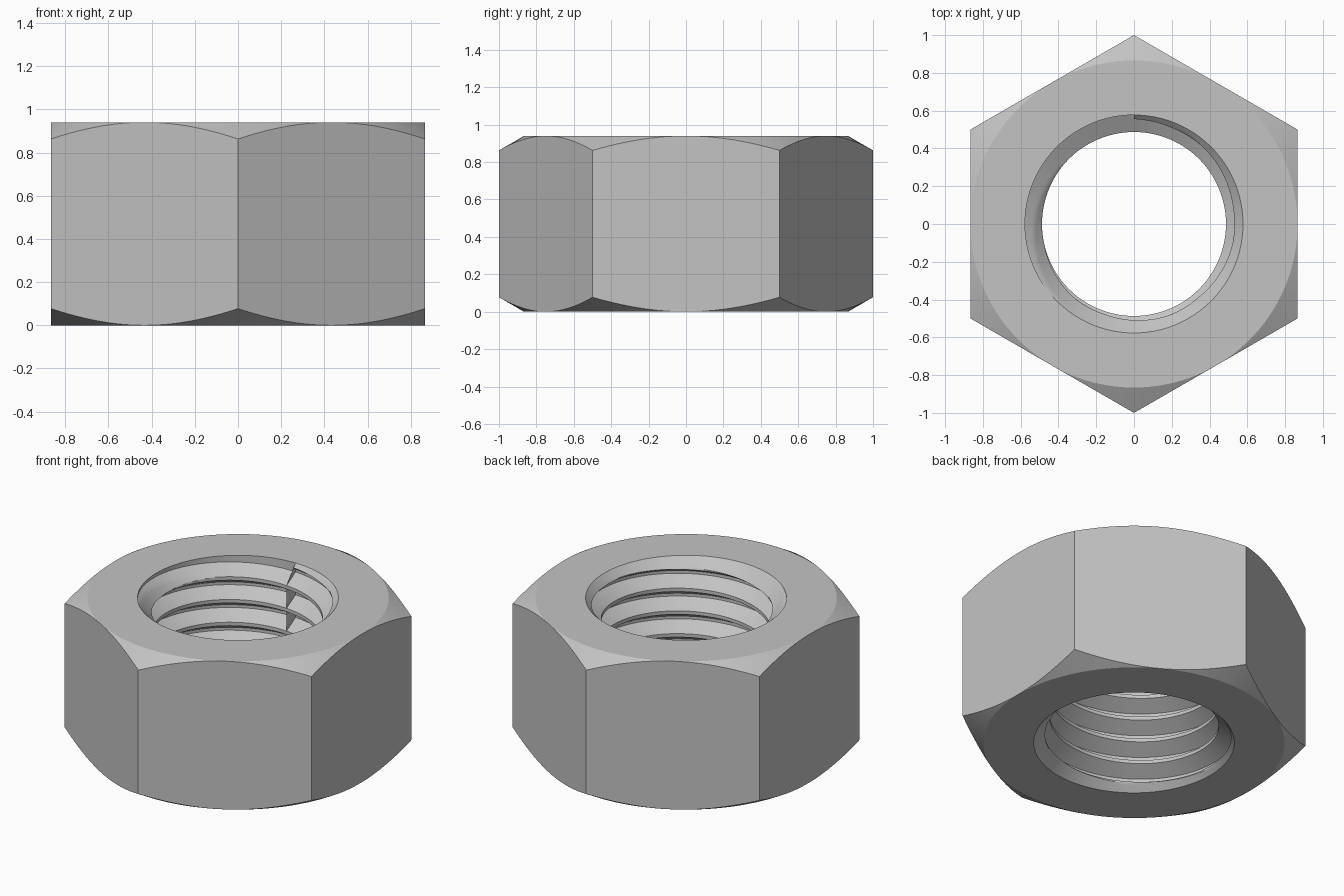
import bpy, bmesh, math

cube = bpy.data.objects.get("Cube")
if cube:
    bpy.data.objects.remove(cube)

HEIGHT, FLAT = 0.94, 0.866          # nut height, centre-to-flat distance
MINOR, MAJOR = 0.487, 0.577         # thread crest and root radii
PITCH = 0.1443
ROOT = PITCH / 8                    # flat width at the thread root
FLANK = (MAJOR - MINOR) * math.tan(math.pi / 6)
START = HEIGHT - 0.057              # height of the groove where it runs out
COLUMNS, TURNS, SUB = 144, 8, 6


def thread_radius(u):
    """Bore radius at height u relative to the top groove's lower edge."""
    if u >= 0:
        return MAJOR
    v = u % PITCH
    if v <= ROOT:
        return MAJOR
    from_root = min(v - ROOT, PITCH - v)
    return MAJOR - (MAJOR - MINOR) * min(from_root / FLANK, 1)


def thread_rows():
    """Heights of the helical rows, from bottom to top."""
    marks = [0, ROOT, ROOT + FLANK, PITCH - FLANK, PITCH]
    rows = []
    for turn in range(-TURNS, 0):
        for a, b in zip(marks, marks[1:]):
            rows += [turn * PITCH + a + (b - a) * i / SUB for i in range(SUB)]
    return rows + [0, PITCH]


def section(t):
    """Closed radial cross-section (radius, height) at turn fraction t."""
    base = START + PITCH * t
    points = []
    for u in thread_rows():
        z = min(max(base + u, 0), HEIGHT)
        countersink = MAJOR - min(z, HEIGHT - z)
        points.append((max(thread_radius(z - base), countersink, MINOR), z))
    # hexagon outline, with the corners trimmed by a 30 degree cone
    sector = (t * 6) % 1 * math.pi / 3 - math.pi / 6
    hexagon = FLAT / math.cos(sector)
    drop = max(hexagon - FLAT, 0) * math.tan(math.pi / 6)
    return points + [(FLAT, HEIGHT), (hexagon, HEIGHT - drop), (hexagon, drop), (FLAT, 0)]


# Sweep the section once round; the seam closes into the groove's end wall
bm = bmesh.new()
rings = []
for i in range(COLUMNS + 1):
    t = i / COLUMNS
    angle = math.pi / 2 + t * math.tau
    rings.append([bm.verts.new((r * math.cos(angle), r * math.sin(angle), z))
                  for r, z in section(t)])
for a, b in zip(rings, rings[1:] + rings[:1]):
    for j in range(len(a)):
        k = (j + 1) % len(a)
        bm.faces.new((a[j], b[j], b[k], a[k]))
bmesh.ops.remove_doubles(bm, verts=bm.verts, dist=0.00005)
bmesh.ops.dissolve_degenerate(bm, edges=bm.edges, dist=0.00005)
bmesh.ops.recalc_face_normals(bm, faces=bm.faces)
mesh = bpy.data.meshes.new("hex_nut")
bm.to_mesh(mesh)
bm.free()
nut = bpy.data.objects.new("hex_nut", mesh)
bpy.context.collection.objects.link(nut)

# Plain steel
steel = bpy.data.materials.new("grey_steel")
steel.use_nodes = True
steel.diffuse_color = (0.55, 0.55, 0.55, 1)
steel.node_tree.nodes["Principled BSDF"].inputs["Base Color"].default_value = (0.55, 0.55, 0.55, 1)
mesh.materials.append(steel)

bpy.ops.object.select_all(action="DESELECT")
nut.select_set(True)
bpy.context.view_layer.objects.active = nut
bpy.ops.object.shade_smooth_by_angle(angle=math.radians(25))
